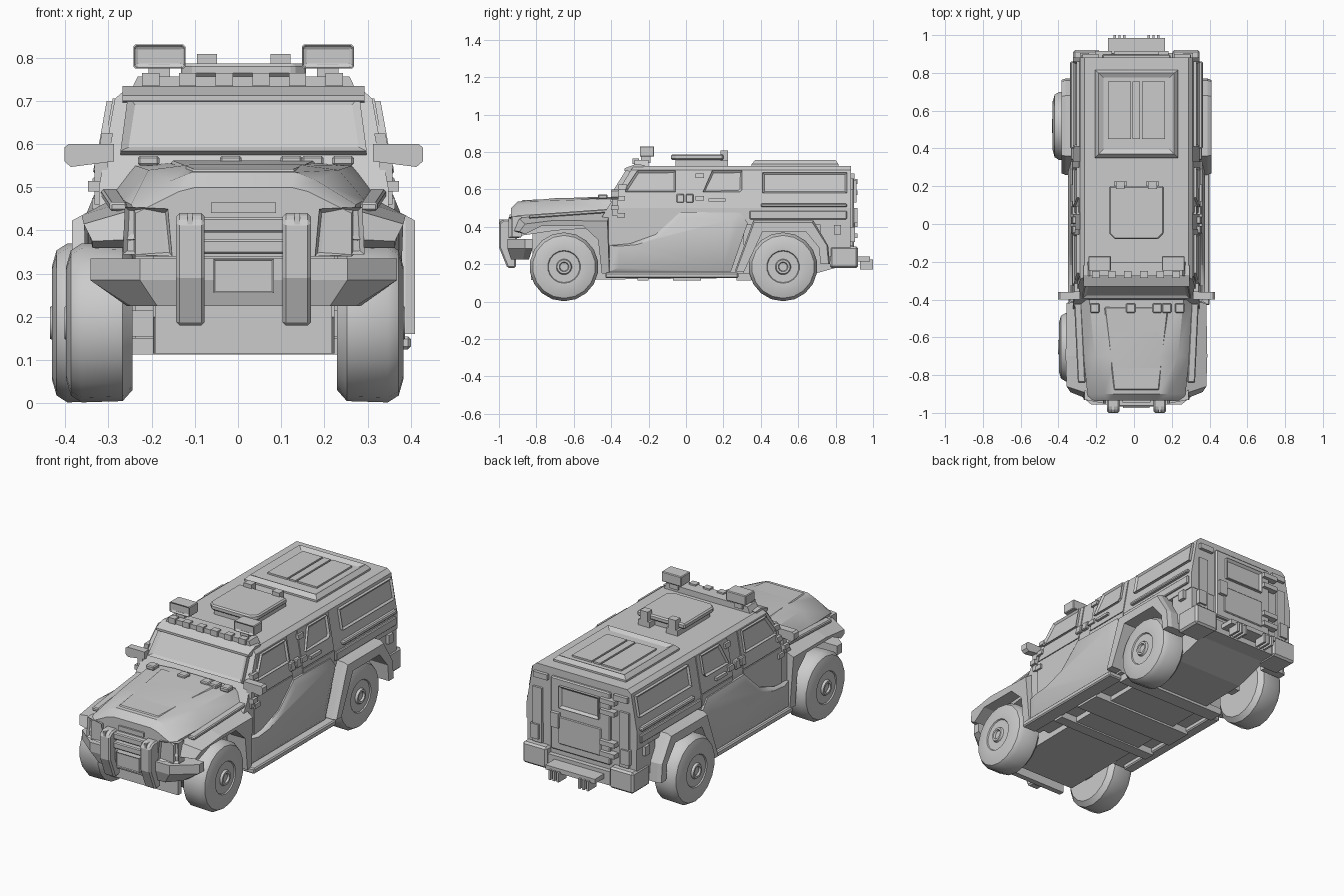
import bpy, bmesh, math
from mathutils import Vector

CX = 0.013  # body centre line


def loft(name, rings, mirror=False, bevel=0, inset=0, rec=0, smooth=False, loc=(CX, 0, 0)):
    """Skin equal-length rings, cap both ends, optionally inset the last cap."""
    bm = bmesh.new()
    vs = [[bm.verts.new(p) for p in r] for r in rings]
    n = len(rings[0])
    for a, b in zip(vs, vs[1:]):
        for i in range(n):
            j = (i + 1) % n
            bm.faces.new((a[i], a[j], b[j], b[i]))
    bm.faces.new(vs[0])
    cap = bm.faces.new(vs[-1])
    bmesh.ops.recalc_face_normals(bm, faces=bm.faces[:])
    if inset:
        bmesh.ops.inset_region(bm, faces=[cap], thickness=inset, depth=rec)
    me = bpy.data.meshes.new(name)
    bm.to_mesh(me)
    bm.free()
    ob = bpy.data.objects.new(name, me)
    ob.location = loc
    bpy.context.collection.objects.link(ob)
    if smooth:
        bpy.ops.object.select_all(action='DESELECT')
        ob.select_set(True)
        bpy.context.view_layer.objects.active = ob
        bpy.ops.object.shade_smooth_by_angle(angle=math.radians(35))
    if bevel:
        m = ob.modifiers.new("bevel", 'BEVEL')
        m.width, m.segments, m.limit_method = bevel, 1, 'ANGLE'
    if mirror:
        ob.modifiers.new("mirror", 'MIRROR')
    return ob


def slab(name, pts, vec, **k):
    return loft(name, [pts, [tuple(Vector(p) + Vector(vec)) for p in pts]], **k)


def box(name, x0, x1, y0, y1, z0, z1, **k):
    return slab(name, [(x0, y0, z0), (x1, y0, z0), (x1, y1, z0), (x0, y1, z0)], (0, 0, z1 - z0), **k)


def side_x(z):
    return 0.335 - max(0, z - 0.5) * 0.18


def panel(name, yz, depth, **k):
    """Plate lying on the sloped body side, mirrored."""
    return slab(name, [(side_x(z) - 0.01, y, z) for y, z in yz], (depth + 0.01, 0, 0), mirror=True, **k)


def rect(y0, y1, z0, z1):
    return [(y0, z0), (y1, z0), (y1, z1), (y0, z1)]


def sym(half):
    return half + [(-x, y, z) for x, y, z in reversed(half)]


def front_y(z):
    return -0.42 + 0.62 * (z - 0.5)


# Main body shell
sec = [(0.335, 0.41), (0.335, 0.50), (0.298, 0.705), (0.275, 0.725)]
loft("upper_body", [sym([(x, front_y(z), z) for x, z in sec]), sym([(x, 0.882, z) for x, z in sec])])
box("lower_body", -0.335, 0.335, -0.42, 0.31, 0.15, 0.42)
box("rear_lower_body", -0.33, 0.33, 0.72, 0.88, 0.24, 0.42)
slab("chassis", [(-0.21, y, z) for y, z in [(-0.82, 0.42), (-0.82, 0.2), (-0.74, 0.115), (0.62, 0.13),
                                           (0.87, 0.2), (0.87, 0.42)]], (0.42, 0, 0))

# Hood
hood = [(-0.40, [(0.30, 0.40), (0.30, 0.49), (0.25, 0.55), (0.12, 0.56)]),
        (-0.70, [(0.28, 0.38), (0.28, 0.47), (0.22, 0.54), (0.12, 0.553)]),
        (-0.90, [(0.26, 0.35), (0.26, 0.46), (0.17, 0.515), (0.12, 0.535)]),
        (-0.935, [(0.25, 0.34), (0.25, 0.44), (0.15, 0.49), (0.11, 0.50)])]
loft("hood", [sym([(x, y, z) for x, z in s]) for y, s in hood], smooth=True)
slab("hood_raised_panel", [(-0.12, -0.88, 0.53), (0.12, -0.88, 0.53), (0.17, -0.44, 0.55), (-0.17, -0.44, 0.55)],
     (0, 0, 0.012), bevel=0.006)
for x in (-0.22, -0.03, 0.11, 0.16, 0.23):
    box("cowl_block", x - 0.025, x + 0.025, -0.47, -0.42, 0.55, 0.573, bevel=0.005)

# Front fenders
arch = [(-0.86, 0.36), (-0.77, 0.405), (-0.55, 0.405), (-0.47, 0.33), (-0.45, 0.15)]
inner = [(-0.40, 0.15), (-0.40, 0.50), (-0.70, 0.475), (-0.90, 0.45), (-0.93, 0.38)]
outer = [(-0.41, 0.15), (-0.42, 0.43), (-0.70, 0.435), (-0.86, 0.415), (-0.89, 0.375)]
ox = [0.36] * 5 + [0.355, 0.37, 0.375, 0.37, 0.35]
ox[0] = 0.35
loft("front_fender", [[(0.25, y, z) for y, z in arch + inner],
                      [(x, y, z) for x, (y, z) in zip(ox, arch + outer)]], mirror=True)
slab("fender_ledge", [(0.29, -0.42, 0.475), (0.33, -0.42, 0.475), (0.31, -0.84, 0.445), (0.27, -0.84, 0.445)],
     (0, 0, 0.02), mirror=True, bevel=0.005)

# Rear wheel flares
o = [(0.77, 0.2), (0.76, 0.3), (0.68, 0.435), (0.36, 0.435), (0.26, 0.16)]
i = [(0.31, 0.16), (0.41, 0.375), (0.64, 0.375), (0.71, 0.29), (0.72, 0.2)]
loft("rear_flare", [[(0.27, y, z) for y, z in o + i],
                    [(0.375, y, z) for y, z in o + i],
                    [(0.397, 0.515 + (y - 0.515) * 0.97, z - 0.012 * (z > 0.4)) for y, z in o] +
                    [(0.397, y, z) for y, z in i]], mirror=True)

# Wheels
prof = [(-0.078, 0.11), (-0.078, 0.155), (-0.055, 0.181), (0.04, 0.184), (0.065, 0.168), (0.076, 0.13),
        (0.074, 0.088), (0.068, 0.084), (0.068, 0.042), (0.08, 0.037), (0.08, 0.026), (0.07, 0.022)]
for label, x, y in (("front_left", -0.322, -0.652), ("front_right", 0.307, -0.652),
                    ("rear_left", -0.355, 0.519), ("rear_right", 0.307, 0.519)):
    s = 1 if x > 0 else -1
    loft("wheel_" + label, [[(s * px, r * math.sin(math.tau * k / 18), r * math.cos(math.tau * k / 18))
                             for k in range(18)] for px, r in prof], smooth=True, loc=(x, y, 0.186))
for y in (-0.652, 0.519):
    box("axle", -0.27, 0.27, y - 0.03, y + 0.03, 0.155, 0.215)

# Front bumper and bull bars
plan = [(0.355, -0.82), (0.355, -0.86), (0.24, -0.955)]
loft("front_bumper", [sym([(x, y, 0.335) for x, y in plan]), sym([(x, y, 0.285) for x, y in plan]),
                      sym([(0.27, -0.84, 0.225), (0.26, -0.87, 0.225), (0.20, -0.935, 0.225)])])
bar = [(-0.90, 0.44), (-0.975, 0.44), (-1.0, 0.42), (-1.0, 0.29), (-0.955, 0.18), (-0.91, 0.18)]
slab("bull_bar", [(0.09, y, z) for y, z in bar], (0.066, 0, 0), mirror=True, bevel=0.008)
box("bull_bar_rib", 0.118, 0.13, -0.999, -0.95, 0.29, 0.44, mirror=True)
for z in (0.345, 0.395):
    box("bull_bar_crossbar", -0.10, 0.10, -0.965, -0.93, z, z + 0.035, bevel=0.005)
slab("front_plate", [(-0.07, -0.94, 0.255), (0.07, -0.94, 0.255), (0.07, -0.94, 0.335), (-0.07, -0.94, 0.335)],
     (0, -0.035, 0), inset=0.006, rec=-0.004)
box("skid_plate", -0.205, 0.205, -0.83, -0.80, 0.115, 0.23)
for z in (0.40, 0.44):
    box("grille_slat", -0.075, 0.075, -0.945, -0.92, z, z + 0.025)
slab("headlight", [(0.165, -0.90, 0.34), (0.28, -0.88, 0.345), (0.275, -0.88, 0.455), (0.175, -0.90, 0.45)],
     (0, -0.05, 0), mirror=True, inset=0.012, rec=-0.012)

# Windshield and visor
slab("windshield", [(x, front_y(z) + 0.01, z) for x, z in ((-0.285, 0.572), (0.285, 0.572), (0.268, 0.70), (-0.268, 0.70))],
     (0, -0.03, 0.012), inset=0.025, rec=-0.01)
slab("windshield_visor", [(-0.28, y, z) for y, z in ((-0.33, 0.70), (-0.33, 0.712), (-0.27, 0.735), (-0.22, 0.73), (-0.25, 0.69))],
     (0.56, 0, 0))

# Doors and side windows
panel("front_door_upper", [(-0.36, 0.505), (-0.275, 0.705), (-0.03, 0.705), (-0.03, 0.505)], 0.005)
panel("rear_door_upper", [(0.06, 0.505), (0.06, 0.705), (0.33, 0.705), (0.33, 0.505)], 0.005)
panel("front_door_lower", rect(-0.36, -0.03, 0.17, 0.5), 0.005)
panel("rear_door_lower", rect(0.06, 0.33, 0.44, 0.5), 0.005)
panel("front_door_window", [(-0.325, 0.585), (-0.32, 0.61), (-0.26, 0.70), (-0.055, 0.70), (-0.055, 0.585)], 0.018, inset=0.013, rec=-0.009)
panel("rear_door_window", [(0.09, 0.585), (0.14, 0.70), (0.30, 0.70), (0.30, 0.60), (0.285, 0.585)], 0.018, inset=0.013, rec=-0.009)
panel("cargo_window", rect(0.41, 0.86, 0.58, 0.69), 0.016, inset=0.014, rec=-0.009)
for y in (-0.05, 0.0):
    panel("door_handle", rect(y, y + 0.04, 0.53, 0.575), 0.018, bevel=0.004)
for y, z in ((-0.37, 0.54), (-0.36, 0.60), (-0.37, 0.45), (0.05, 0.66), (0.05, 0.54)):
    panel("door_hinge", rect(y, y + 0.045, z, z + 0.025), 0.016)
panel("rear_handle", rect(0.12, 0.21, 0.535, 0.55), 0.02)
panel("cargo_ledge", rect(0.40, 0.86, 0.505, 0.525), 0.018, bevel=0.005)
panel("cargo_panel", rect(0.34, 0.86, 0.44, 0.485), 0.012, bevel=0.004)
panel("fuel_cap", rect(0.79, 0.83, 0.36, 0.41), 0.014)

# Bulged lower side armour
b = [(-0.41, 0.16), (-0.41, 0.30), (-0.30, 0.31), (-0.16, 0.36), (-0.03, 0.48), (0.29, 0.475), (0.33, 0.42), (0.24, 0.16)]
loft("side_armour", [[(0.325, y, z) for y, z in b], [(0.347, y, z) for y, z in b],
                     [(0.362, -0.04 + (y + 0.04) * 0.86, 0.28 + (z - 0.28) * 0.82) for y, z in b]],
     mirror=True, smooth=True)

# Running boards and floor
box("running_board_right", 0.30, 0.387, -0.43, 0.28, 0.125, 0.155, bevel=0.006)
box("running_board_left", -0.36, -0.30, -0.43, 0.28, 0.125, 0.155, bevel=0.006)
for y0, y1 in ((-0.26, -0.2), (-0.07, 0.08), (0.27, 0.35)):
    box("floor_crossbeam", -0.31, 0.31, y0, y1, 0.113, 0.15)

# Wing mirrors
slab("wing_mirror", [(0.30, -0.40, 0.56), (0.40, -0.40, 0.547), (0.415, -0.40, 0.56), (0.415, -0.40, 0.592),
                     (0.405, -0.40, 0.60), (0.30, -0.40, 0.60)], (0, 0.04, 0), mirror=True)
box("mirror_arm", 0.315, 0.345, -0.395, -0.365, 0.46, 0.56, mirror=True)
box("mirror_foot", 0.29, 0.36, -0.40, -0.36, 0.49, 0.515, mirror=True)

# Roof light bar
loft("light_bar_base", [[(x, y, z) for x, y in ((-w, -0.275), (w, -0.275), (w, -0.2), (-w, -0.2))]
                        for w, z in ((0.265, 0.715), (0.245, 0.757))])
for k in range(6):
    box("light_bar_tooth", -0.235 + k * 0.085, -0.195 + k * 0.085, -0.285, -0.25, 0.735, 0.765)
slab("roof_lamp", [(0.135, -0.17, 0.775), (0.255, -0.17, 0.775), (0.255, -0.17, 0.83), (0.135, -0.17, 0.83)],
     (0, -0.08, 0), mirror=True, bevel=0.004, inset=0.01, rec=-0.012)
box("roof_lamp_post", 0.17, 0.22, -0.24, -0.19, 0.74, 0.785, mirror=True)

# Roof hatch
c = [(-0.145, -0.05), (-0.115, -0.08), (0.115, -0.08), (0.145, -0.05), (0.145, 0.20), (-0.145, 0.20)]
slab("roof_hatch", [(x, y, 0.757) for x, y in c], (0, 0, 0.03), bevel=0.007)
box("roof_hatch_collar", -0.12, 0.12, -0.055, 0.18, 0.72, 0.76)
for x in (-0.085, 0.085):
    box("hatch_hinge_arm", x - 0.035, x + 0.035, 0.165, 0.225, 0.725, 0.755)
    box("hatch_hinge_block", x - 0.023, x + 0.023, 0.185, 0.225, 0.75, 0.808)

# Rear roof panel with recessed vents
loft("rear_roof_panel", [[(x * w, y0 if k < 2 else y1, z) for k, x in enumerate((-1, 1, 1, -1))]
                         for w, y0, y1, z in ((0.22, 0.35, 0.815, 0.72), (0.22, 0.35, 0.815, 0.735), (0.20, 0.37, 0.80, 0.756))],
     inset=0.035, rec=-0.012)
for x0, x1 in ((-0.15, -0.03), (0.03, 0.15), (-0.02, 0.02)):
    box("roof_vent", x0, x1, 0.45, 0.755, 0.735, 0.753)

# Rear door
def back(name, x0, x1, z0, z1, d, **k):
    return slab(name, [(x0, 0.87, z0), (x1, 0.87, z0), (x1, 0.87, z1), (x0, 0.87, z1)], (0, d + 0.012, 0), **k)


back("rear_door", -0.18, 0.18, 0.29, 0.685, 0.016, bevel=0.006)
back("rear_door_window", -0.12, 0.12, 0.53, 0.65, 0.03, inset=0.018, rec=-0.012)
back("rear_door_panel", -0.13, 0.13, 0.33, 0.48, 0.022, bevel=0.004)
back("rear_corner_strip", 0.235, 0.29, 0.30, 0.60, 0.012, mirror=True)
back("rear_top_strip", 0.20, 0.285, 0.655, 0.685, 0.018, mirror=True)
for z in (0.34, 0.40, 0.57, 0.63):
    back("rear_door_hinge", -0.22, -0.13, z, z + 0.025, 0.035)
back("rear_door_latch", 0.12, 0.17, 0.42, 0.50, 0.035)
back("tail_light", 0.25, 0.30, 0.32, 0.40, 0.022, mirror=True)

# Rear bumper, step and tow hooks
box("rear_bumper_block", 0.19, 0.335, 0.77, 0.92, 0.18, 0.295, mirror=True, bevel=0.01)
box("rear_bumper_beam", -0.20, 0.20, 0.80, 0.905, 0.185, 0.26)
box("rear_step", -0.15, 0.15, 0.89, 0.985, 0.215, 0.24)
for x in (0.065, 0.09, 0.115):
    box("tow_hook", x - 0.006, x + 0.006, 0.93, 1.0, 0.172, 0.225, mirror=True)
